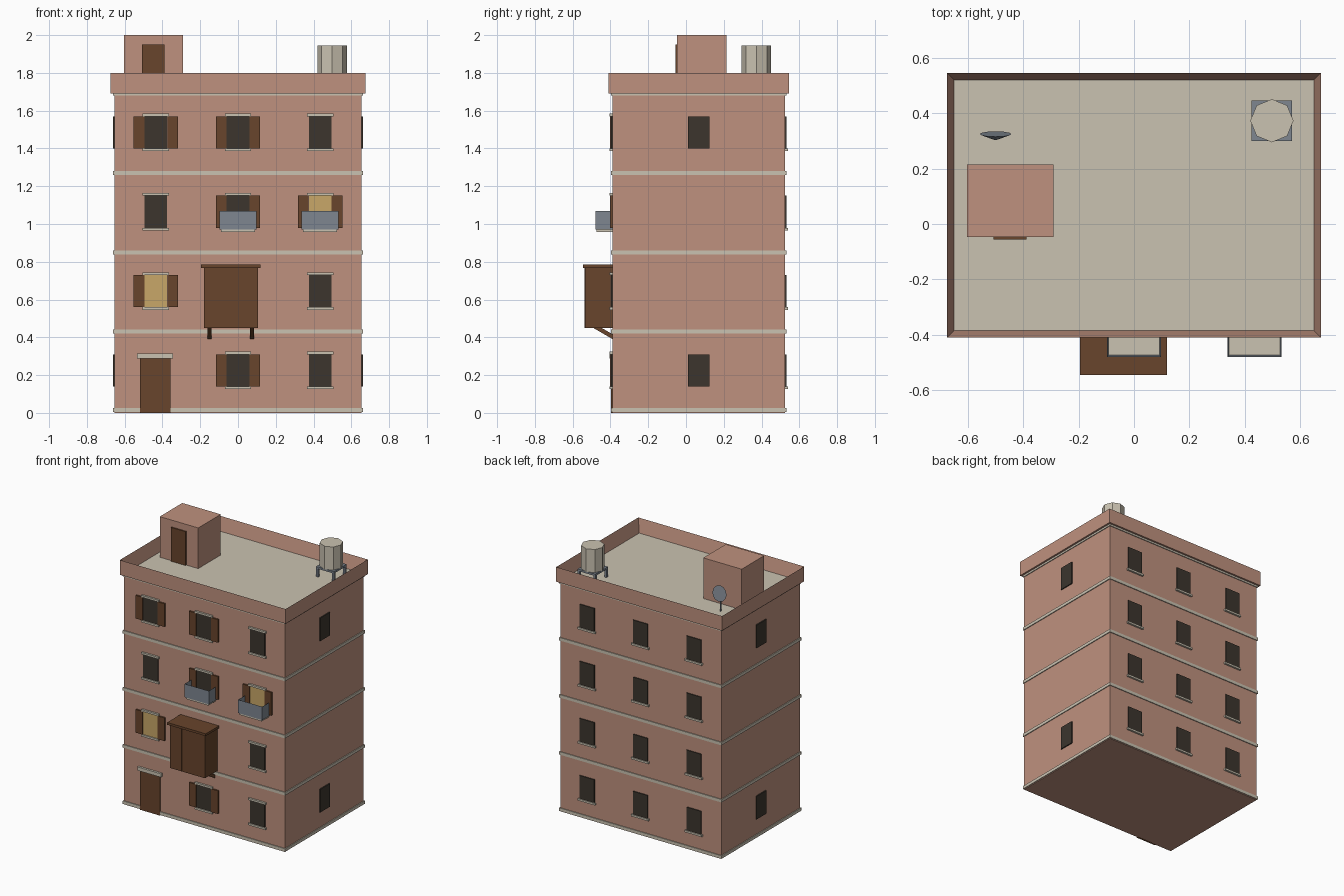
import bpy
import bmesh
from math import radians
from mathutils import Matrix, Vector

if "Cube" in bpy.data.objects:
    bpy.data.objects.remove(bpy.data.objects["Cube"], do_unlink=True)


def material(name, r, g, b):
    m = bpy.data.materials.new(name)
    m.use_nodes = True
    m.diffuse_color = (r, g, b, 1)
    m.node_tree.nodes["Principled BSDF"].inputs["Base Color"].default_value = (r, g, b, 1)
    return m


WALL = material("terracotta_plaster", 0.52, 0.285, 0.21)
CREAM = material("cream_stone", 0.59, 0.54, 0.44)
WOOD = material("brown_wood", 0.138, 0.058, 0.025)
DARK = material("dark_glass", 0.045, 0.036, 0.027)
LIT = material("lit_glass", 0.58, 0.39, 0.138)
METAL = material("grey_metal", 0.21, 0.24, 0.28)


def finish(name, bm, *mats):
    mesh = bpy.data.meshes.new(name)
    bm.normal_update()
    bm.to_mesh(mesh)
    bm.free()
    for m in mats:
        mesh.materials.append(m)
    obj = bpy.data.objects.new(name, mesh)
    bpy.context.collection.objects.link(obj)
    return obj


def box_mesh(x, y, z):
    """Box from (low, high) ranges along each axis."""
    bm = bmesh.new()
    bmesh.ops.create_cube(bm, size=1)
    for v in bm.verts:
        v.co = Vector([r[0] if c < 0 else r[1] for c, r in zip(v.co, (x, y, z))])
    return bm


def box(name, x, y, z, mat):
    return finish(name, box_mesh(x, y, z), mat)


def tray(name, x, y, z, rim, floor_z, mat, floor_mat):
    """Box with its top sunk to leave a thin rim around a coloured floor."""
    bm = box_mesh(x, y, z)
    bm.normal_update()
    top = max(bm.faces, key=lambda f: f.calc_center_median().z)
    bmesh.ops.inset_region(bm, faces=[top], thickness=rim, use_even_offset=True)
    for v in top.verts:
        v.co.z = floor_z
    top.material_index = 1
    return finish(name, bm, mat, floor_mat)


def cone(name, sides, r1, r2, depth, matrix, mat):
    bm = bmesh.new()
    bmesh.ops.create_cone(bm, cap_ends=True, segments=sides, radius1=r1,
                          radius2=r2, depth=depth, matrix=matrix)
    return finish(name, bm, mat)


def span(centre, half):
    return (centre - half, centre + half)


# Body, floor bands and sunken roof deck
HX, HY, MID = 0.655, 0.4575, 0.0675
FRONT, BACK = MID - HY, MID + HY
FLOOR = 0.42
box("body", span(0, HX), (FRONT, BACK), (0, 1.695), WALL)
for i in range(5):
    z = 0.43 + FLOOR * (i - 1) if i else 0.016
    box("floor_band", span(0, HX + 0.006), span(MID, HY + 0.006), span(z, 0.011), CREAM)
tray("parapet_and_roof", span(0, 0.675), span(MID, 0.4775), (1.692, 1.8),
     0.025, 1.7, WALL, CREAM)

# Windows: columns and rows on front and back
COLUMNS = (-0.435, 0, 0.435)
SHUTTERED = {(0, 3), (1, 3), (1, 2), (2, 2), (0, 1), (1, 0)}
GLOWING = {(0, 1), (2, 2)}
for row in range(4):
    low = 0.14 + FLOOR * row
    high = low + 0.17
    for col, x in enumerate(COLUMNS):
        box("back_window", span(x, 0.06), (BACK - 0.01, BACK + 0.007), (low, high), DARK)
        box("back_sill", span(x, 0.07), (BACK - 0.01, BACK + 0.014), (low - 0.014, low), CREAM)
        # The door and the wooden bay take two places on the front
        if (col, row) in {(0, 0), (1, 1)}:
            continue
        glass = LIT if (col, row) in GLOWING else DARK
        box("front_window", span(x, 0.06), (FRONT - 0.006, FRONT + 0.01), (low, high), glass)
        for name, z in (("front_sill", low - 0.014), ("front_lintel", high)):
            box(name, span(x, 0.07), (FRONT - 0.014, FRONT + 0.01), (z, z + 0.014), CREAM)
        if (col, row) in SHUTTERED:
            for side in (-1, 1):
                box("shutter", span(x + side * 0.089, 0.028),
                    (FRONT - 0.012, FRONT + 0.01), (low, high), WOOD)
    if row in (0, 3):
        for side in (-1, 1):
            box("side_window", span(side * HX, 0.008), span(MID, 0.057), (low, high), DARK)

# Front door
box("front_door", (-0.52, -0.357), (FRONT - 0.008, FRONT + 0.01), (0, 0.29), WOOD)
box("door_lintel", (-0.535, -0.343), (FRONT - 0.016, FRONT + 0.01), (0.288, 0.314), CREAM)

# Small metal balconies
for x in COLUMNS[1:]:
    box("balcony_slab", span(x, 0.09), (-0.474, FRONT + 0.01), (0.958, 0.974), CREAM)
    tray("balcony_railing", span(x, 0.098), (-0.48, FRONT + 0.007), (0.972, 1.07),
         0.006, 0.98, METAL, CREAM)

# Enclosed wooden bay with roof, battens and slanted brackets
BAY = -0.038
box("wooden_bay", span(BAY, 0.143), (-0.534, FRONT + 0.01), (0.45, 0.77), WOOD)
box("bay_roof", span(BAY, 0.157), (-0.545, FRONT + 0.01), (0.768, 0.785), WOOD)
for side in (-1, 1):
    box("bay_batten", span(BAY + side * 0.048, 0.003), (-0.537, -0.53), (0.45, 0.77), WOOD)
    bracket = box("bay_bracket", span(0, 0.011), span(0, 0.07), span(0, 0.011), WOOD)
    bracket.matrix_world = (Matrix.Translation((BAY + side * 0.112, -0.438, 0.432))
                            @ Matrix.Rotation(radians(-30), 4, "X"))

# Stair house on the roof
box("stair_house", (-0.604, -0.291), (-0.047, 0.215), (1.695, 2.0), WALL)
box("stair_house_door", (-0.508, -0.388), (-0.056, -0.04), (1.7, 1.95), WOOD)

# Water tank on a stand
TX, TY = 0.498, 0.373
cone("water_tank", 8, 0.078, 0.078, 0.171, Matrix.Translation((TX, TY, 1.8605)), CREAM)
box("tank_platform", span(TX, 0.073), span(TY, 0.073), (1.762, 1.776), METAL)
for sx in (-1, 1):
    for sy in (-1, 1):
        box("tank_leg", span(TX + sx * 0.064, 0.008), span(TY + sy * 0.064, 0.008),
            (1.695, 1.765), METAL)

# Satellite dish
cone("dish_pole", 6, 0.005, 0.005, 0.135, Matrix.Translation((-0.5, 0.312, 1.765)), METAL)
cone("dish", 12, 0.057, 0.008, 0.02, Matrix.Translation((-0.5, 0.315, 1.833))
     @ Matrix.Rotation(radians(100), 4, "X"), METAL)
